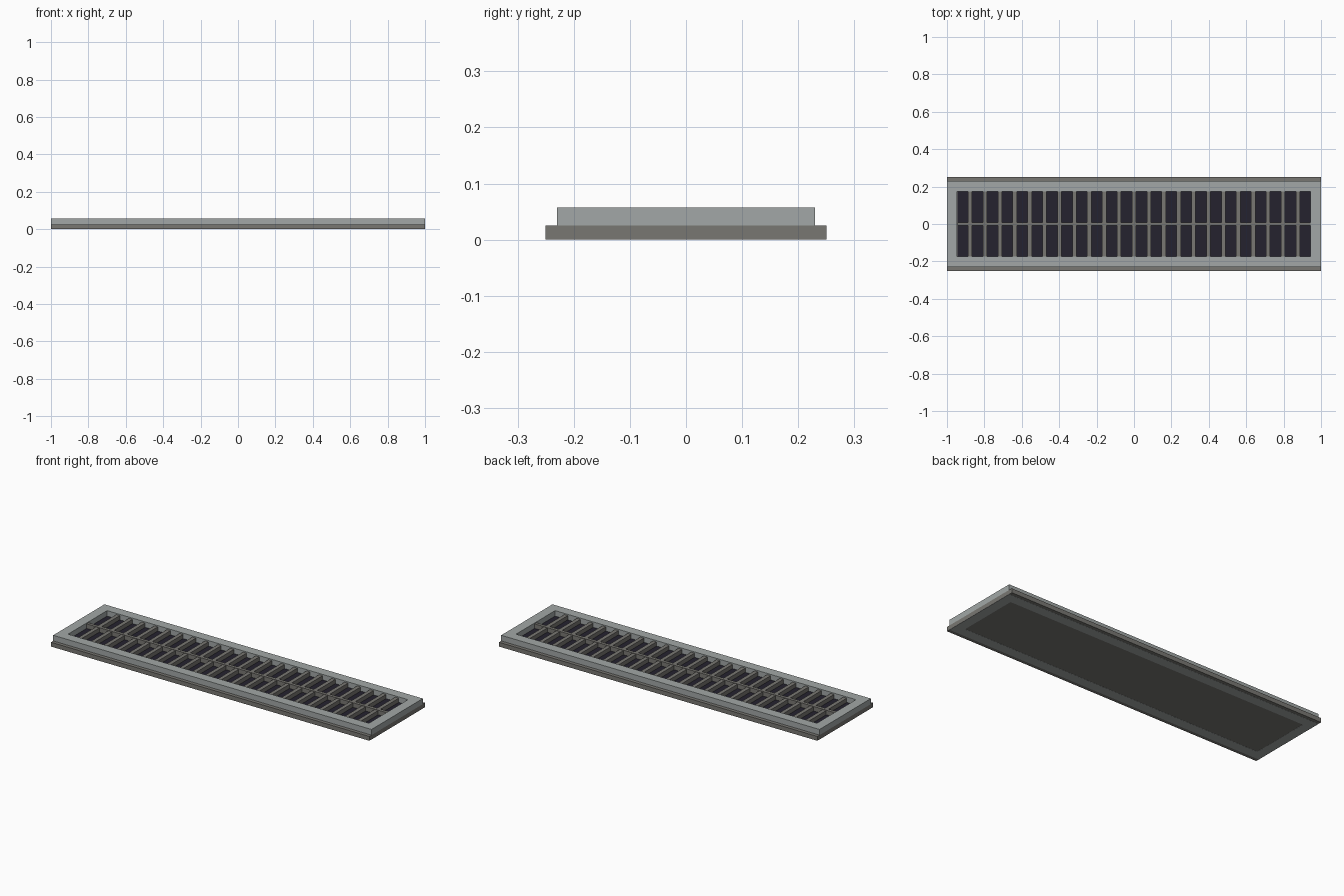
import bpy

if "Cube" in bpy.data.objects:
    bpy.data.objects.remove(bpy.data.objects["Cube"])

def material(name, rgb):
    m = bpy.data.materials.new(name)
    m.diffuse_color = (*rgb, 1)
    m.use_nodes = True
    m.node_tree.nodes["Principled BSDF"].inputs["Base Color"].default_value = m.diffuse_color
    return m

steel = material("light_steel", (0.36, 0.39, 0.385))
iron = material("dark_iron", (0.19, 0.185, 0.17))
void = material("drain_void", (0.018, 0.016, 0.028))

def box(name, x, y, z, mat):
    """Box from (min, max) ranges."""
    r = (x, y, z)
    bpy.ops.mesh.primitive_cube_add(size=1, location=[(a + b) / 2 for a, b in r])
    o = bpy.context.object
    o.name = name
    o.scale = [b - a for a, b in r]
    bpy.ops.object.transform_apply(location=False, rotation=False, scale=True)
    o.data.materials.append(mat)
    return o

HX, HY, TOP = 0.945, 0.175, 0.057

# Wide base flange and floor
box("base_flange", (-1, 1), (-0.25, 0.25), (0.0005, 0.025), iron)
box("drain_floor", (-HX, HX), (-HY, HY), (0.025, 0.026), void)

# Raised steel rim, with its lower face showing underneath the base
for z, part in (((0.025, TOP), "rim"), ((0, 0.0005), "under_rim")):
    for s, side in ((-1, "front"), (1, "back")):
        box(f"{side}_{part}", (-1, 1), sorted((s * HY, s * 0.23)), z, steel)
    for s, side in ((-1, "left"), (1, "right")):
        box(f"{side}_{part}", sorted((s * HX, s)), (-HY, HY), z, steel)

# Cross bars between the 24 slots
SLOTS, BAR = 24, 0.022
pitch = (2 * HX + BAR) / SLOTS
for i in range(1, SLOTS):
    c = -HX - BAR / 2 + i * pitch
    box(f"cross_bar_{i}", (c - BAR / 2, c + BAR / 2), (-HY, HY), (0.026, 0.05), iron)

# Lengthwise centre bar
box("centre_bar", (-HX, HX), (-0.009, 0.009), (0.026, 0.052), iron)
